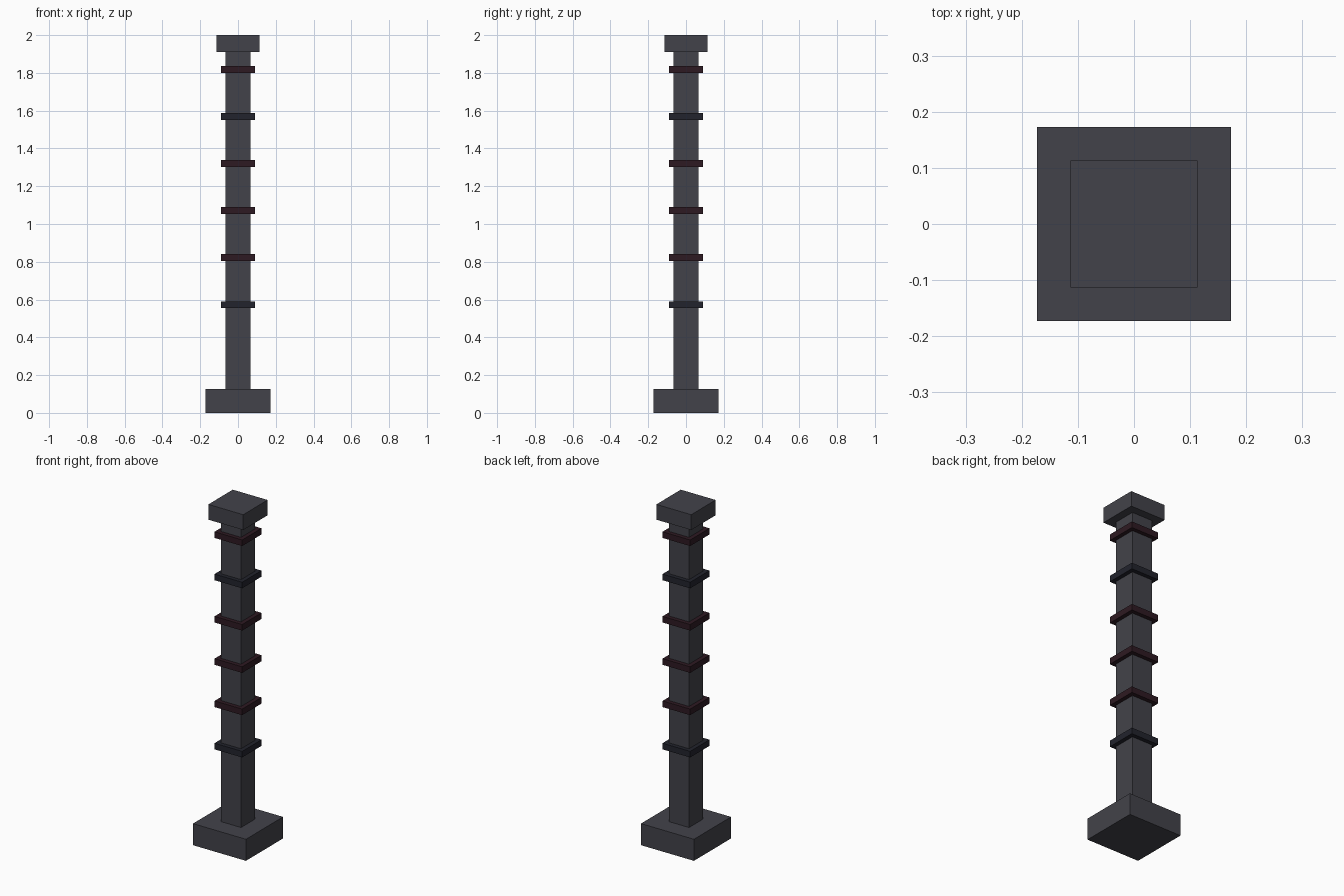
import bpy

if "Cube" in bpy.data.objects:
    bpy.data.objects.remove(bpy.data.objects["Cube"])


def material(name, rgb):
    m = bpy.data.materials.new(name)
    m.diffuse_color = (*rgb, 1)
    m.use_nodes = True
    m.node_tree.nodes["Principled BSDF"].inputs["Base Color"].default_value = m.diffuse_color
    return m


def block(name, half, z0, z1, mat):
    bpy.ops.mesh.primitive_cube_add(size=1, location=(0, 0, (z0 + z1) / 2))
    ob = bpy.context.object
    ob.name = name
    ob.scale = (2 * half, 2 * half, z1 - z0)
    bpy.ops.object.transform_apply(location=False, rotation=False, scale=True)
    ob.data.materials.append(mat)
    return ob


stone = material("dark_stone", (0.055, 0.055, 0.068))
red = material("dark_red", (0.027, 0.010, 0.016))
blue = material("dark_blue", (0.016, 0.017, 0.026))

# Base, shaft and capital
block("base", 0.1725, 0, 0.127, stone)
block("shaft", 0.066, 0.127, 1.91, stone)
block("capital", 0.1135, 1.91, 2.0, stone)

# Evenly spaced bands around the shaft
for i, mat in enumerate([blue, red, red, red, blue, red]):
    z = 0.573 + i * 0.249
    block(f"band_{i + 1}", 0.09, z - 0.018, z + 0.018, mat)
